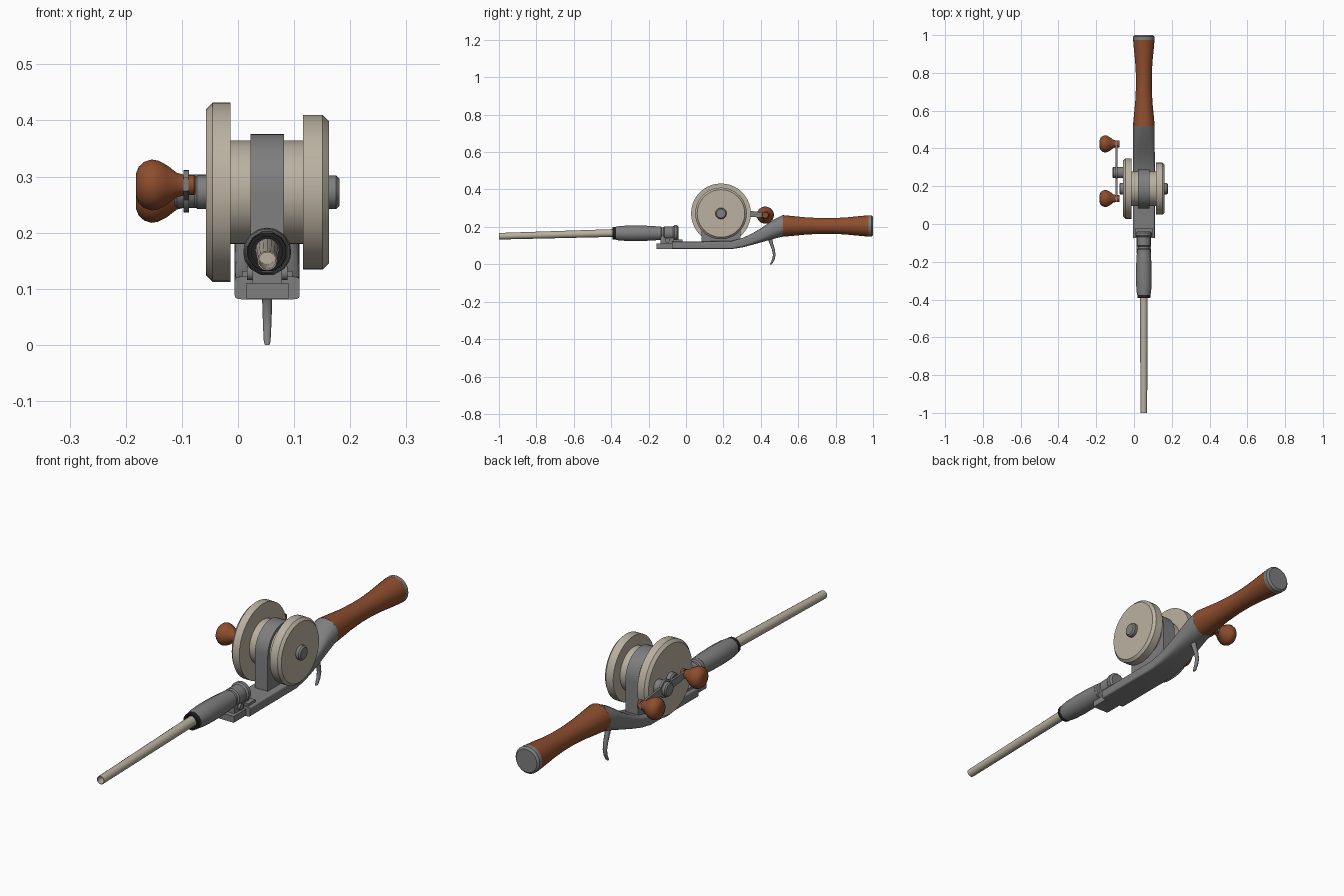
import bpy, bmesh, math
from mathutils import Vector

if "Cube" in bpy.data.objects:
    bpy.data.objects.remove(bpy.data.objects["Cube"])


def mat(name, rgb):
    m = bpy.data.materials.new(name)
    m.diffuse_color = (*rgb, 1)
    m.use_nodes = True
    m.node_tree.nodes["Principled BSDF"].inputs["Base Color"].default_value = m.diffuse_color
    return m


GREY = mat("metal grey", (0.21, 0.21, 0.215))
BEIGE = mat("warm beige", (0.49, 0.44, 0.355))
BROWN = mat("handle brown", (0.27, 0.075, 0.027))
DARK = mat("near black", (0.015, 0.015, 0.015))

CX = 0.052            # centre line of rod and handle
RY, RZ = 0.187, 0.272  # reel axle


def finish(name, bm, material, angle=35):
    bmesh.ops.remove_doubles(bm, verts=bm.verts, dist=1e-5)
    bmesh.ops.recalc_face_normals(bm, faces=bm.faces)
    me = bpy.data.meshes.new(name)
    bm.to_mesh(me)
    bm.free()
    me.materials.append(material)
    ob = bpy.data.objects.new(name, me)
    bpy.context.collection.objects.link(ob)
    bpy.ops.object.select_all(action='DESELECT')
    ob.select_set(True)
    bpy.context.view_layer.objects.active = ob
    bpy.ops.object.shade_smooth_by_angle(angle=math.radians(angle))
    return ob


def loft(name, rings, material, angle=35):
    """Skin a list of equal-length point rings and cap both ends."""
    bm = bmesh.new()
    vs = [[bm.verts.new(p) for p in ring] for ring in rings]
    n = len(vs[0])
    for a, b in zip(vs, vs[1:]):
        for i in range(n):
            j = (i + 1) % n
            bm.faces.new((a[i], a[j], b[j], b[i]))
    bm.faces.new(vs[0])
    bm.faces.new(vs[-1])
    return finish(name, bm, material, angle)


def lathe(name, origin, axis, profile, material, segs=32, angle=35):
    """Spin (distance along axis, radius) points round an axis."""
    axis = Vector(axis).normalized()
    u = axis.orthogonal().normalized()
    w = axis.cross(u)
    o = Vector(origin)
    bm = bmesh.new()
    rings = []
    for t, r in profile:
        if r == 0:
            rings.append([bm.verts.new(o + axis * t)] * segs)
        else:
            rings.append([bm.verts.new(o + axis * t + r * (
                u * math.cos(k * math.tau / segs) + w * math.sin(k * math.tau / segs)))
                for k in range(segs)])
    for a, b in zip(rings, rings[1:]):
        for i in range(segs):
            j = (i + 1) % segs
            f = list(dict.fromkeys((a[i], a[j], b[j], b[i])))
            if len(f) > 2:
                bm.faces.new(f)
    return finish(name, bm, material, angle)


def box(name, x0, x1, y0, y1, z0, z1, material=GREY):
    ring = lambda y: [(x0, y, z0), (x1, y, z0), (x1, y, z1), (x0, y, z1)]
    return loft(name, [ring(y0), ring(y1)], material)


def drum(x0, x1, r, c):
    """Solid disc along x from x0 to x1, chamfered by c at the x1 end."""
    d = abs(x1 - x0)
    return [(0, 0), (0, r), (d - c, r), (d, r - c), (d, 0)]


# hollow rod, slightly tilted
rod_dir = Vector((0, 0.64, 0.018))
lathe("rod", (CX, -1, 0.15), rod_dir,
      [(0.3, 0), (0.3, 0.015), (0, 0.015), (0, 0.0175), (0.66, 0.021), (0.66, 0)], BEIGE, 16)

# ferrule sleeve with dark mouth
Y = (0, 1, 0)
SZ = 0.166
lathe("sleeve", (CX, -0.375, SZ), Y,
      [(0, 0.033), (0, 0.037), (0.03, 0.041), (0.09, 0.043), (0.16, 0.042),
       (0.225, 0.038), (0.225, 0)], GREY, 12, 40)
lathe("sleeve_mouth", (CX, -0.393, SZ), Y,
      [(0.05, 0), (0.05, 0.028), (0, 0.028), (0, 0.035), (0.02, 0.036), (0.05, 0.033)], DARK, 12, 40)

# coupling between sleeve and frame
lathe("coupling_barrel", (CX, -0.155, SZ), Y,
      [(0, 0), (0, 0.037), (0.02, 0.037), (0.025, 0.031), (0.035, 0.031),
       (0.04, 0.037), (0.088, 0.037), (0.088, 0)], GREY, 16)
lathe("coupling_collar", (CX, -0.07, SZ), Y,
      [(0, 0), (0, 0.036), (0.008, 0.043), (0.023, 0.043), (0.03, 0.034), (0.03, 0)], GREY, 16)
box("coupling_tongue", CX - 0.038, CX + 0.038, -0.157, -0.06, 0.083, 0.11)
box("coupling_post", CX - 0.026, CX + 0.026, -0.135, -0.05, 0.1, 0.165)
box("coupling_step", CX - 0.045, CX + 0.045, -0.07, -0.02, 0.11, 0.132)
lathe("coupling_screw", (CX - 0.036, -0.1, 0.128), (1, 0, 0),
      [(0, 0), (0, 0.013), (0.072, 0.013), (0.072, 0)], GREY, 12)


# frame: flat plate sweeping up into a round grip socket
def section(y, zb, zt, hw, n, count=32):
    pts = []
    for k in range(count):
        a = (k + 0.5) * math.tau / count
        c, s = math.cos(a), math.sin(a)
        pts.append((CX + hw * math.copysign(abs(c) ** (2 / n), c), y,
                    (zb + zt) / 2 + (zt - zb) / 2 * math.copysign(abs(s) ** (2 / n), s)))
    return pts


loft("frame", [section(*s) for s in (
    (-0.075, 0.081, 0.122, 0.058, 9), (0.24, 0.081, 0.124, 0.058, 9),
    (0.30, 0.09, 0.14, 0.058, 6), (0.35, 0.103, 0.163, 0.058, 4.5),
    (0.40, 0.117, 0.192, 0.058, 3.5), (0.46, 0.134, 0.234, 0.058, 2.6),
    (0.518, 0.148, 0.263, 0.058, 2))], GREY, 40)

# finger trigger
loft("trigger", [[(CX + sx * hx, y + sy * hy, z) for sx, sy in
                  ((-1, -.5), (-.5, -1), (.5, -1), (1, -.5), (1, .5), (.5, 1), (-.5, 1), (-1, .5))]
                 for y, z, hx, hy in (
    (0.445, 0.15, 0.011, 0.014), (0.455, 0.115, 0.010, 0.010), (0.467, 0.08, 0.009, 0.008),
    (0.472, 0.05, 0.008, 0.007), (0.467, 0.025, 0.007, 0.007),
    (0.457, 0.006, 0.006, 0.006), (0.453, 0.0, 0.004, 0.004))], GREY, 50)

# handle and end cap
lathe("handle", (CX, 0, 0.205), Y,
      [(0.515, 0), (0.515, 0.058), (0.57, 0.053), (0.64, 0.046), (0.72, 0.042), (0.79, 0.042),
       (0.86, 0.046), (0.92, 0.052), (0.978, 0.057), (0.978, 0)], BROWN, 24)
lathe("handle_cap", (CX, 0.975, 0.205), Y, drum(0, 0.025, 0.057, 0.008), GREY, 24)

# reel: two side plates, spool, axle caps
axle = lambda x: (x, RY, RZ)
R, L = (1, 0, 0), (-1, 0, 0)
lathe("left_side_plate", axle(-0.013), L, drum(0, 0.044, 0.16, 0.012), BEIGE, 40)
lathe("right_side_plate", axle(0.116), R, drum(0, 0.046, 0.138, 0.011), BEIGE, 40)
lathe("spool", axle(-0.02), R, drum(0, 0.14, 0.092, 0), BEIGE, 40)
lathe("right_axle_cap", axle(0.155), R, drum(0, 0.026, 0.03, 0.006), GREY, 20)
lathe("left_axle_cap", axle(-0.05), L, drum(0, 0.028, 0.03, 0.005), GREY, 20)

# strap arching over the spool down to the frame
arc = [(RY + 0.104 * math.cos(k * math.pi / 20), RZ + 0.104 * math.sin(k * math.pi / 20))
       for k in range(21)]
outline = [(RY + 0.104, 0.115)] + arc + [(RY - 0.104, 0.115)]
loft("reel_strap", [[(x, y, z) for y, z in outline] for x in (0.022, 0.082)], GREY)

# crank: hub, disc, arm and a knob at each end
KNOBS = ((0.135, 0.285), (0.424, 0.263))
HY, HZ = 0.272, 0.274
lathe("crank_hub", (-0.05, HY, HZ), L, drum(0, 0.064, 0.03, 0.005), GREY, 20)
lathe("crank_disc", (-0.087, HY, HZ), L, drum(0, 0.01, 0.038, 0), GREY, 24)
loft("crank_arm", [[(x, y, z + s) for x, s in
                    ((-0.097, -h), (-0.088, -h), (-0.088, h), (-0.097, h))]
                   for y, z, h in ((0.117, 0.286, 0.012), (HY, HZ, 0.02), (0.442, 0.262, 0.012))], GREY)
for side, (y, z) in zip(("front", "back"), KNOBS):
    lathe(side + "_knob", (-0.097, y, z), L,
          [(0, 0), (0, 0.019), (0.012, 0.022), (0.03, 0.036), (0.045, 0.044), (0.057, 0.046),
           (0.07, 0.042), (0.08, 0.033), (0.085, 0.02), (0.085, 0)], BROWN, 20, 45)
    lathe(side + "_knob_rivet", (-0.089, y, z), R, drum(0, 0.013, 0.018, 0.002), BROWN, 16)
